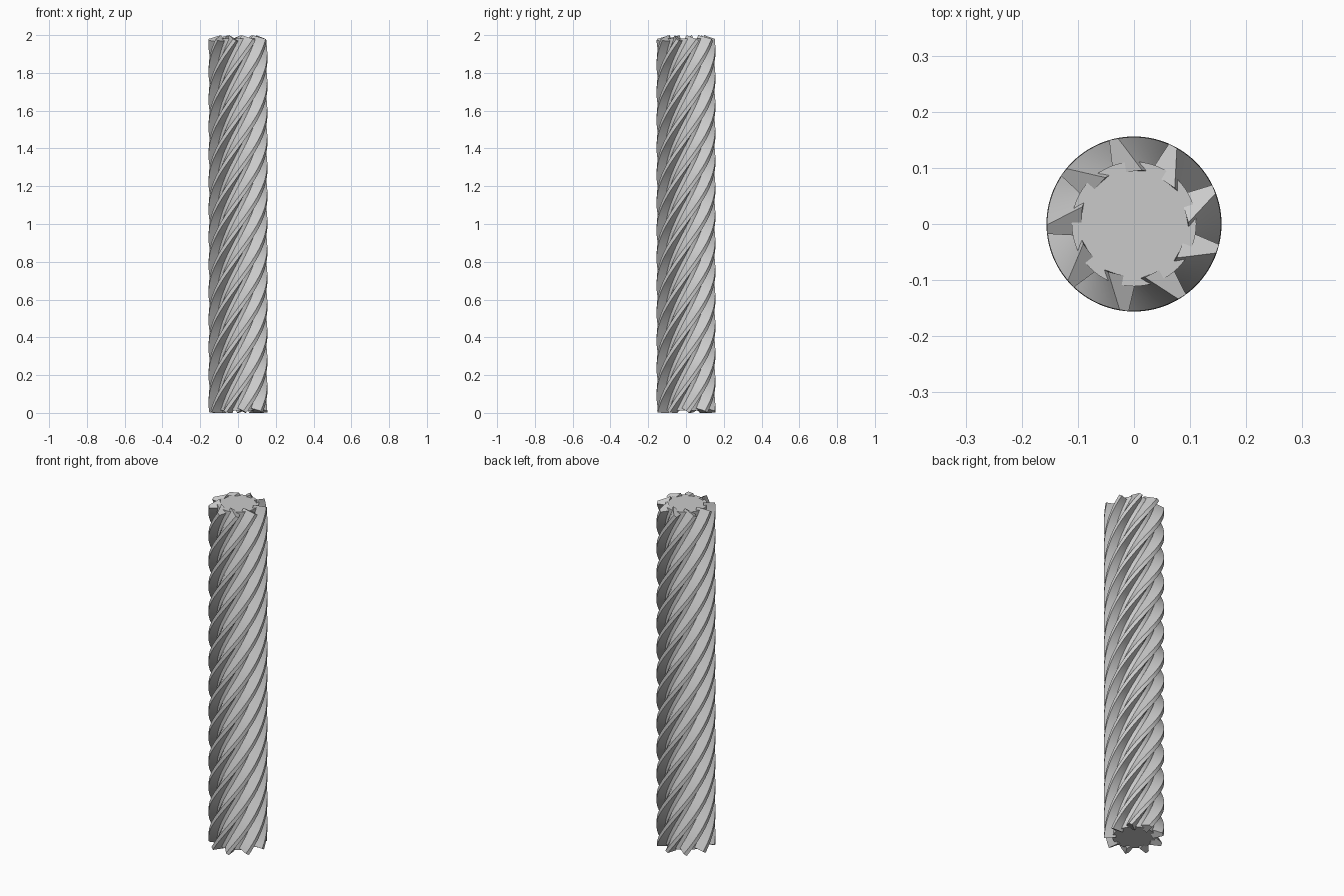
import bpy, bmesh
from math import radians, sin, cos, pi

cube = bpy.data.objects.get("Cube")
if cube:
    bpy.data.objects.remove(cube)

BLADES = 9
STEPS = 140
TWIST = radians(540)          # total turn of each blade, bottom to top
Z_LOW, Z_HIGH = 0.0137, 1.983
LEAN = 0.58                   # tilt of the blade ends
TOP_ANGLE = radians(18.5)     # blade centre at the top

# Blade section: (radius, degrees from blade centre)
SECTION = [(0.097, -17), (0.155, 2), (0.156, 8), (0.097, 14)]

GREY = (0.59, 0.59, 0.59, 1)
grey = bpy.data.materials.new("plain_grey")
grey.use_nodes = True
grey.diffuse_color = GREY
grey.node_tree.nodes["Principled BSDF"].inputs["Base Color"].default_value = GREY


def finish(name, bm):
    bmesh.ops.recalc_face_normals(bm, faces=bm.faces)
    mesh = bpy.data.meshes.new(name)
    bm.to_mesh(mesh)
    bm.free()
    mesh.materials.append(grey)
    obj = bpy.data.objects.new(name, mesh)
    bpy.context.collection.objects.link(obj)
    bpy.ops.object.select_all(action='DESELECT')
    obj.select_set(True)
    bpy.context.view_layer.objects.active = obj
    bpy.ops.object.shade_smooth_by_angle(angle=radians(25))


def blade(name, top_angle):
    """Sweep the leaning section up a helix, with ends square to the helix."""
    bm = bmesh.new()
    rings = []
    for i in range(STEPS + 1):
        t = i / STEPS
        turn = top_angle + TWIST * (t - 1)
        z = Z_LOW + (Z_HIGH - Z_LOW) * t
        ring = []
        for r, deg in SECTION:
            off = radians(deg)
            a = turn + off
            ring.append(bm.verts.new((r * cos(a), r * sin(a), z - LEAN * r * off)))
        rings.append(ring)
    n = len(SECTION)
    for low, high in zip(rings, rings[1:]):
        for k in range(n):
            m = (k + 1) % n
            bm.faces.new((low[k], low[m], high[m], high[k]))
    bm.faces.new(rings[0])
    bm.faces.new(rings[-1])
    finish(name, bm)


# Central shaft
bm = bmesh.new()
bmesh.ops.create_cone(bm, cap_ends=True, segments=72, radius1=0.111, radius2=0.111,
                      depth=Z_HIGH - Z_LOW)
bmesh.ops.translate(bm, verts=bm.verts, vec=(0, 0, (Z_LOW + Z_HIGH) / 2))
finish("shaft", bm)

# Spiral blades
for b in range(BLADES):
    blade(f"spiral_blade_{b + 1}", TOP_ANGLE + 2 * pi * b / BLADES)
